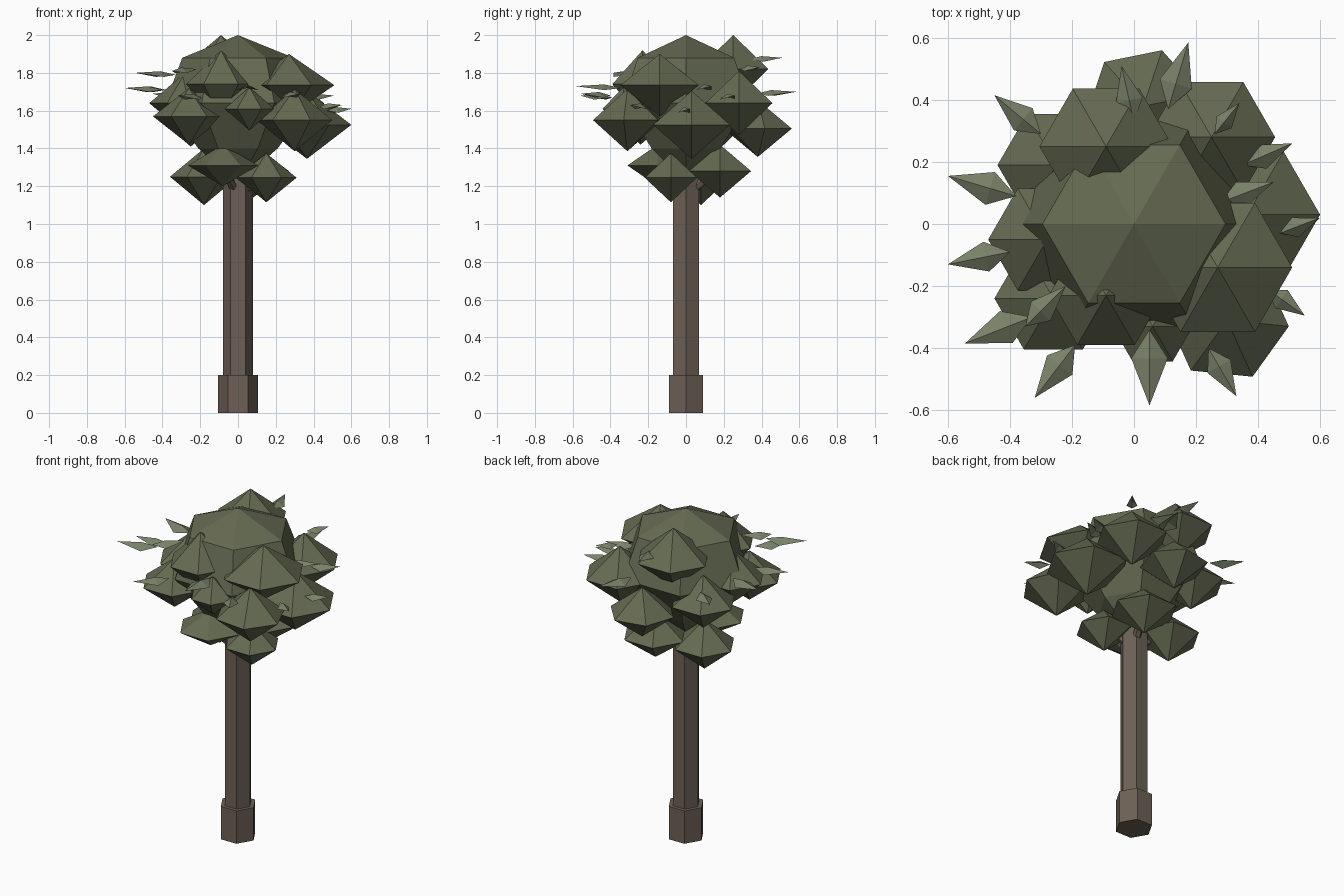
import bpy, bmesh
from math import sin, cos, pi
from mathutils import Vector


def material(name, rgb):
    m = bpy.data.materials.new(name)
    m.diffuse_color = (*rgb, 1)
    return m


BARK = material("bark", (0.15, 0.118, 0.09))
FOLIAGE = material("foliage", (0.13, 0.145, 0.085))
LEAF = material("leaf", (0.19, 0.22, 0.14))


def make(name, verts, faces, mat):
    me = bpy.data.meshes.new(name)
    me.from_pydata(verts, [], faces)
    bm = bmesh.new()
    bm.from_mesh(me)
    if name != "leaf":
        bmesh.ops.recalc_face_normals(bm, faces=bm.faces)
    bm.to_mesh(me)
    bm.free()
    ob = bpy.data.objects.new(name, me)
    ob.data.materials.append(mat)
    bpy.context.collection.objects.link(ob)
    return ob


def lathe(name, profile, mat, center=(0, 0, 0), turn=0, n=6):
    """Six-sided solid from (radius, height) pairs; radius 0 is a pole."""
    verts, rings = [], []
    for r, z in profile:
        pts = [(0, 0, z)] if r == 0 else [
            (r * cos(turn + 2 * pi * i / n), r * sin(turn + 2 * pi * i / n), z)
            for i in range(n)]
        rings.append(list(range(len(verts), len(verts) + len(pts))))
        verts += [tuple(Vector(p) + Vector(center)) for p in pts]
    faces = []
    for a, b in zip(rings, rings[1:]):
        for i in range(n):
            j = (i + 1) % n
            if len(a) == 1:
                faces.append((a[0], b[i], b[j]))
            elif len(b) == 1:
                faces.append((a[i], a[j], b[0]))
            else:
                faces.append((a[i], a[j], b[j], b[i]))
    for r in (rings[0], rings[-1]):
        if len(r) > 1:
            faces.append(tuple(r))
    return make(name, verts, faces, mat)


# Trunk and its thicker foot
lathe("trunk", [(0.08, 0.1), (0.08, 1.35)], BARK)
lathe("trunk_base", [(0.105, 0), (0.105, 0.2)], BARK)

# Short branches hidden in the lower clumps
for x, y in [(0.13, -0.06), (-0.13, 0.06), (0.06, 0.13), (-0.06, -0.12)]:
    b = lathe("branch", [(0.025, 0), (0.02, 0.12)], BARK)
    b.rotation_mode = 'QUATERNION'
    b.rotation_quaternion = Vector((x, y, 0.12)).to_track_quat('Z', 'Y')
    b.location = (x * 0.3, y * 0.3, 1.18)

# Main crown
lathe("crown", [(0, 1.22), (0.21, 1.40), (0.385, 1.64), (0.295, 1.88), (0, 2.0)], FOLIAGE)

# Leaf clumps: x, y, z, radius, half height, turn
clumps = [
    (-0.08, -0.15, 1.31, 0.185, 0.11, 0), (-0.18, 0.08, 1.25, 0.18, 0.15, 0),
    (0.15, -0.08, 1.245, 0.16, 0.13, 0), (0.08, 0.18, 1.28, 0.19, 0.14, 0),
    (-0.26, -0.24, 1.57, 0.19, 0.15, 0), (0.06, -0.33, 1.61, 0.13, 0.115, 0),
    (0.30, -0.31, 1.55, 0.20, 0.165, -0.1), (0.365, 0.03, 1.525, 0.235, 0.18, 0),
    (-0.09, -0.23, 1.74, 0.185, 0.18, 0), (0.27, -0.14, 1.735, 0.24, 0.165, 0),
    (-0.09, 0.25, 1.82, 0.215, 0.18, 0), (0.25, 0.28, 1.64, 0.205, 0.17, 0),
    (0.03, 0.38, 1.505, 0.19, 0.15, 0.2), (-0.25, 0.19, 1.57, 0.19, 0.16, 0),
    (-0.28, -0.05, 1.64, 0.19, 0.16, 0),
]
for x, y, z, r, h, t in clumps:
    lathe("leaf_clump", [(0, -h), (r, 0), (0, h)], FOLIAGE, (x, y, z), t)

# Single folded leaves: base x, y, tip x, y, height
leaves = [
    (-0.38, 0.09, -0.60, 0.155, 1.72), (-0.40, -0.09, -0.60, -0.13, 1.72),
    (-0.33, -0.30, -0.545, -0.385, 1.80), (-0.19, -0.39, -0.32, -0.56, 1.68),
    (0.05, -0.34, 0.05, -0.585, 1.73), (0.24, -0.40, 0.33, -0.555, 1.69),
    (0.43, -0.21, 0.55, -0.295, 1.63), (0.47, -0.03, 0.60, 0.02, 1.61),
    (0.35, 0.19, 0.51, 0.26, 1.68), (0.28, 0.07, 0.45, 0.135, 1.73),
    (0.26, 0.29, 0.34, 0.39, 1.83), (0.11, 0.37, 0.175, 0.585, 1.70),
    (0.00, 0.33, -0.04, 0.51, 1.88), (-0.30, 0.29, -0.45, 0.415, 1.69),
    (-0.35, -0.33, -0.22, -0.20, 1.82),
]
for bx, by, tx, ty, z in leaves:
    base, tip = Vector((bx, by, z - 0.01)), Vector((tx, ty, z))
    d = tip - base
    side = Vector((-d.y, d.x, 0)) * 0.24
    mid = base + d * 0.38
    up = Vector((0, 0, 0.015))
    make("leaf", [base, mid - side - up, tip, mid + side - up, mid + up],
         [(0, 1, 4), (1, 2, 4), (2, 3, 4), (3, 0, 4)], LEAF)
